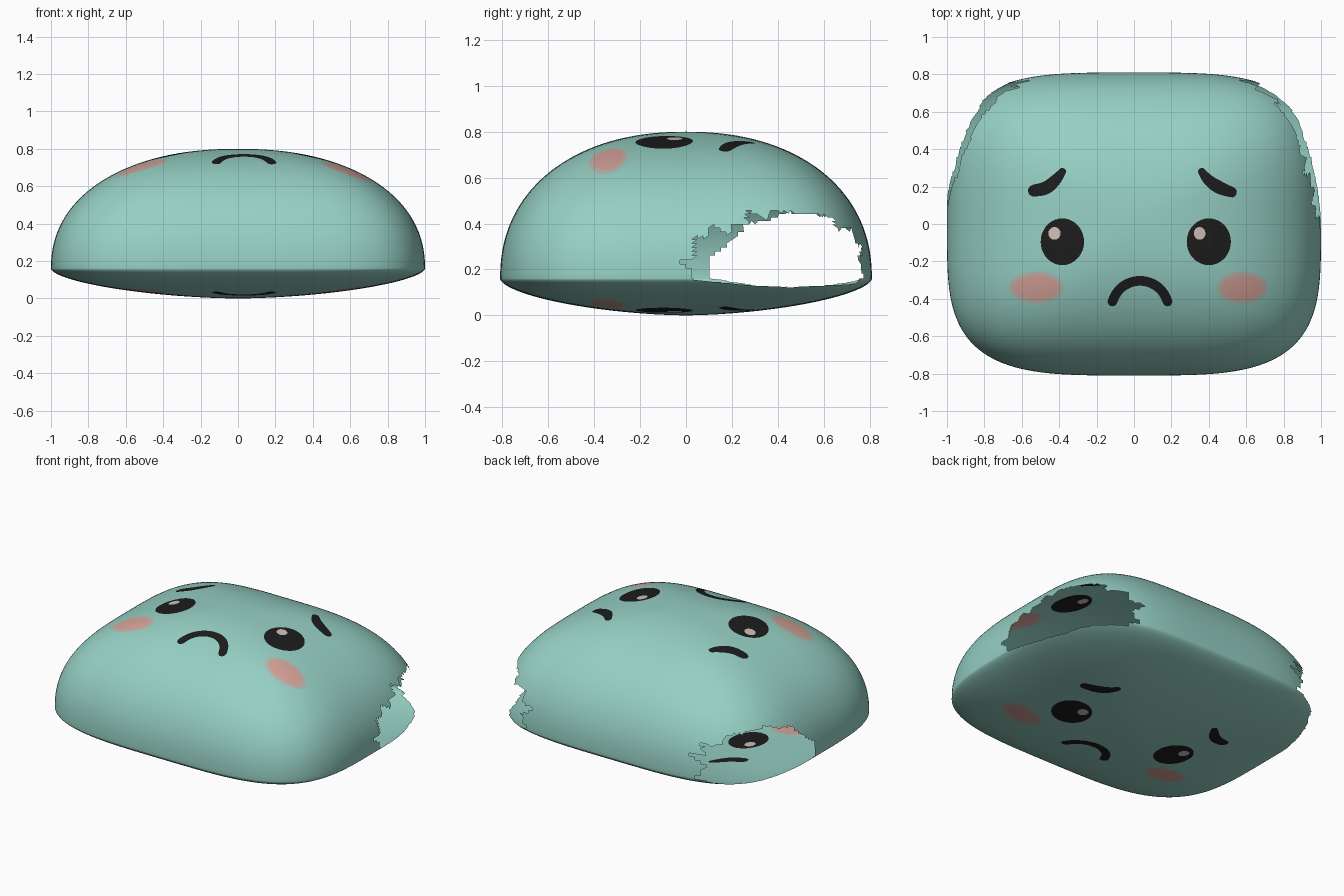
import bpy, bmesh, math
from mathutils import Vector
from mathutils.geometry import delaunay_2d_cdt

if "Cube" in bpy.data.objects:
    bpy.data.objects.remove(bpy.data.objects["Cube"])

DEPTH, RIM_Z, TOP_Z = 0.81, 0.16, 0.80
N_OUT, N_TOP, N_BOT = 3.7, 2.2, 1.7      # outline, dome and underside roundness
RINGS, SEGS = 60, 200


def material(name, rgb):
    m = bpy.data.materials.new(name)
    m.diffuse_color = (*rgb, 1)
    m.use_nodes = True
    m.node_tree.nodes["Principled BSDF"].inputs["Base Color"].default_value = m.diffuse_color
    return m


MATS = [material("mint", (0.305, 0.631, 0.552)),
        material("black", (0.012, 0.012, 0.012)),
        material("cheek_edge", (0.50, 0.46, 0.40)),
        material("cheek_pink", (0.66, 0.36, 0.315)),
        material("eye_glint", (0.64, 0.53, 0.48))]


# Map between a unit disc (evenly spaced over the dome) and the plan view
def edge_radius(c, s):
    return (abs(c) ** N_OUT + abs(s) ** N_OUT) ** (-1 / N_OUT)


def disc_to_plan(u, v):
    rho = min(math.hypot(u, v), 1.0)
    if rho < 1e-9:
        return 0.0, 0.0, 0.0
    k = math.hypot(u, v)
    c, s = u / k, v / k
    r = 1.0 if rho > 0.99999 else math.sin(rho * math.pi / 2) ** (2 / N_TOP)
    e = r * edge_radius(c, s)
    return c * e, s * e * DEPTH, r


def plan_to_disc(x, y):
    y /= DEPTH
    d = math.hypot(x, y)
    c, s = x / d, y / d
    r = d / edge_radius(c, s)
    rho = math.asin(min(1, r ** (N_TOP / 2))) * 2 / math.pi
    return c * rho, s * rho


# Outlines of the painted features, in plan view
def oval(x, y, rx, ry, n=36):
    return [(x + rx * math.cos(2 * math.pi * i / n),
             y + ry * math.sin(2 * math.pi * i / n)) for i in range(n)]


def stroke(pts, radii):
    """Round-ended brush stroke along a smoothed path."""
    path = [(Vector(p), r) for p, r in zip(pts, radii)]
    for _ in range(2):                      # corner cutting
        new = [path[0]]
        for (p, a), (q, b) in zip(path, path[1:]):
            new += [(p.lerp(q, .25), a * .75 + b * .25), (p.lerp(q, .75), a * .25 + b * .75)]
        path = new + [path[-1]]
    left, right = [], []
    for i, (p, r) in enumerate(path):
        t = (path[min(i + 1, len(path) - 1)][0] - path[max(i - 1, 0)][0]).normalized()
        n = Vector((-t.y, t.x)) * r
        left.append(p + n)
        right.append(p - n)

    def cap(i, j):
        p, r = path[i]
        t = (p - path[j][0]).normalized()
        a0 = math.atan2(t.y, t.x)
        return [p + Vector((math.cos(a0 + a), math.sin(a0 + a))) * r
                for a in (1.05, 0.5, 0, -0.5, -1.05)]
    out = left + cap(-1, -2) + right[::-1] + cap(0, 1)
    return [(p.x, p.y) for p in out]


mouth = [(0.032 + 0.152 * math.sin(a), -0.45 + 0.148 * math.cos(a))
         for a in [math.radians(d) for d in range(-76, 77, 19)]]
FEATURES = [                                # later entries paint over earlier ones
    (oval(-0.522, -0.34, 0.145, 0.085), 2), (oval(0.58, -0.34, 0.136, 0.085), 2),
    (oval(-0.522, -0.34, 0.118, 0.066), 3), (oval(0.58, -0.34, 0.110, 0.066), 3),
    (oval(-0.383, -0.095, 0.116, 0.125), 1), (oval(0.40, -0.095, 0.118, 0.125), 1),
    (oval(-0.425, -0.05, 0.033, 0.034), 4), (oval(0.351, -0.05, 0.031, 0.034), 4),
    (stroke([(-.535, .178), (-.468, .19), (-.415, .238), (-.383, .28)],
            [.032, .036, .030, .020]), 1),
    (stroke([(.362, .28), (.397, .233), (.452, .195), (.522, .17)],
            [.020, .030, .036, .028]), 1),
    (stroke(mouth, [.026] * len(mouth)), 1),
]

# Ragged openings in the back corners, side view (y, z)
HOLE_RIGHT = [(-.04, .245), (.035, .25), (.04, .34), (.10, .34), (.11, .40), (.185, .345),
              (.20, .40), (.265, .40), (.27, .455), (.35, .415), (.36, .455), (.45, .45),
              (.64, .43), (.655, .37), (.72, .38), (.74, .31), (.77, .30), (.755, .23),
              (.775, .17), (.74, .14), (.70, .135), (.45, .122), (.30, .13), (.12, .145),
              (.035, .155), (.03, .19)]
HOLE_LEFT = [(.11, .16), (.11, .25), (.20, .33), (.27, .40), (.35, .41), (.45, .45),
             (.64, .43), (.70, .37), (.73, .38), (.74, .31), (.77, .31), (.75, .25),
             (.775, .17), (.74, .15), (.60, .125), (.45, .122), (.30, .13)]


def inside(p, poly):
    x, y = p
    hit = False
    for (ax, ay), (bx, by) in zip(poly, poly[1:] + poly[:1]):
        if (ay > y) != (by > y) and x < (bx - ax) * (y - ay) / (by - ay) + ax:
            hit = not hit
    return hit


# Triangulate the disc with the feature outlines cut in
verts, edges = [Vector((0, 0))], []
for i in range(1, RINGS + 1):
    n = max(12, round(SEGS * min(1, i / RINGS * 1.3)))
    for j in range(n):
        a = 2 * math.pi * j / n
        verts.append(Vector((math.cos(a), math.sin(a))) * (i / RINGS))
regions = []
for outline, mat in FEATURES:
    loop = [plan_to_disc(*p) for p in outline]
    start = len(verts)
    verts += [Vector(p) for p in loop]
    edges += [(start + i, start + (i + 1) % len(loop)) for i in range(len(loop))]
    xs, ys = zip(*loop)
    regions.append((loop, mat, min(xs), max(xs), min(ys), max(ys)))
pts, _, tris, *_ = delaunay_2d_cdt(verts, edges, [], 0, 1e-6)


def colour_at(u, v):
    col = 0
    for loop, mat, x0, x1, y0, y1 in regions:
        if x0 < u < x1 and y0 < v < y1 and inside((u, v), loop):
            col = mat
    return col


tri_cols = [colour_at(*(sum((pts[i] for i in t), Vector((0, 0))) / len(t))) for t in tris]

# Lift the disc into the dome and the shallow underside
bm = bmesh.new()
plan = [disc_to_plan(p.x, p.y) for p in pts]
for top in (True, False):
    layer = []
    for x, y, r in plan:
        if top:
            z = RIM_Z + (TOP_Z - RIM_Z) * max(0, 1 - r ** N_TOP) ** (1 / N_TOP)
        else:
            z = RIM_Z - RIM_Z * max(0, 1 - r ** N_BOT) ** (1 / N_BOT)
        layer.append(bm.verts.new((x, y, z)))
    for t, col in zip(tris, tri_cols):
        c = sum((layer[i].co for i in t), Vector()) / len(t)
        if c.y > -0.05 and 0.1 < c.z < 0.5 and \
                inside((c.y, c.z), HOLE_RIGHT if c.x > 0 else HOLE_LEFT):
            continue                        # ragged opening
        f = bm.faces.new([layer[i] for i in (t if top else t[::-1])])
        f.material_index = col
        f.smooth = True
bmesh.ops.remove_doubles(bm, verts=bm.verts, dist=1e-5)
bmesh.ops.delete(bm, geom=[v for v in bm.verts if not v.link_faces], context='VERTS')

mesh = bpy.data.meshes.new("cushion_shell")
bm.to_mesh(mesh)
bm.free()
for m in MATS:
    mesh.materials.append(m)
shell = bpy.data.objects.new("cushion_shell", mesh)
bpy.context.collection.objects.link(shell)
